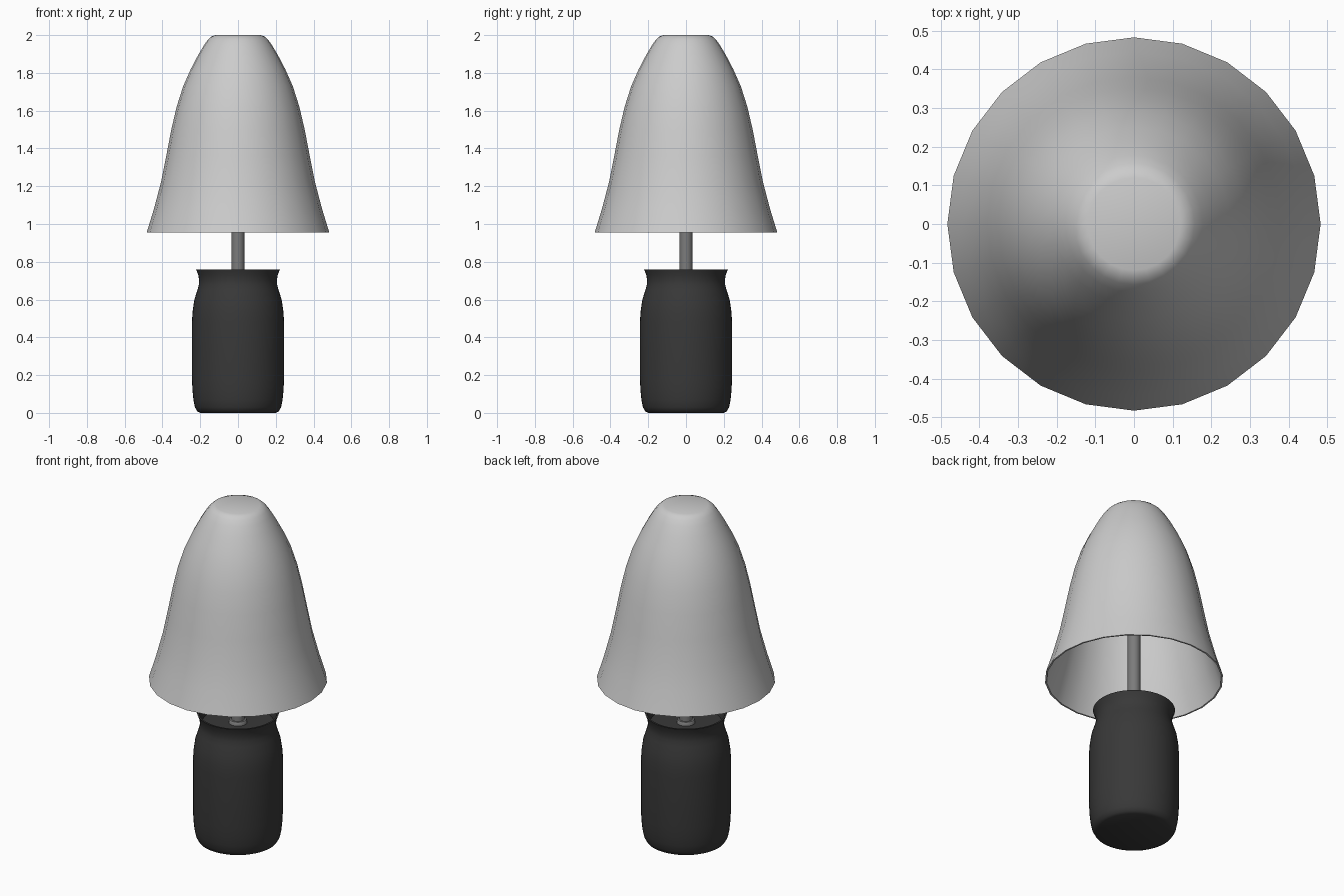
import bpy, bmesh
from math import cos, sin, pi, radians

if "Cube" in bpy.data.objects:
    bpy.data.objects.remove(bpy.data.objects["Cube"])


def lathe(name, profile, sides, angle=40):
    """Spin (radius, z) points round the z axis; radius 0 makes a pole."""
    bm = bmesh.new()
    rings = []
    for r, z in profile:
        if r == 0:
            rings.append([bm.verts.new((0, 0, z))] * sides)
        else:
            rings.append([bm.verts.new((r * cos(2 * pi * i / sides),
                                        r * sin(2 * pi * i / sides), z))
                          for i in range(sides)])
    for a, b in zip(rings, rings[1:]):
        for i in range(sides):
            j = (i + 1) % sides
            quad = list(dict.fromkeys((a[i], a[j], b[j], b[i])))
            bm.faces.new(quad)
    bmesh.ops.recalc_face_normals(bm, faces=bm.faces)
    mesh = bpy.data.meshes.new(name)
    bm.to_mesh(mesh)
    bm.free()
    obj = bpy.data.objects.new(name, mesh)
    bpy.context.collection.objects.link(obj)
    bpy.ops.object.select_all(action='DESELECT')
    obj.select_set(True)
    bpy.context.view_layer.objects.active = obj
    bpy.ops.object.shade_smooth_by_angle(angle=radians(angle))
    return obj


def paint(obj, name, grey):
    mat = bpy.data.materials.new(name)
    mat.diffuse_color = (grey, grey, grey, 1)
    mat.use_nodes = True
    mat.node_tree.nodes["Principled BSDF"].inputs["Base Color"].default_value = mat.diffuse_color
    obj.data.materials.append(mat)


# Vase-shaped base with a flared lip and a recessed top
base = lathe("base", [
    (0, 0), (0.20, 0), (0.216, 0.008), (0.228, 0.03), (0.236, 0.07),
    (0.241, 0.12), (0.244, 0.18), (0.244, 0.48), (0.240, 0.54),
    (0.231, 0.60), (0.215, 0.65), (0.207, 0.68), (0.206, 0.70),
    (0.210, 0.73), (0.222, 0.76), (0.212, 0.76), (0.200, 0.73),
    (0.195, 0.70), (0, 0.70)], 48)
paint(base, "dark_ceramic", 0.04)

# Stem rising to the crown of the shade, with a collar at its foot
stem = lathe("stem", [(0, 0.69), (0.035, 0.69), (0.035, 1.985), (0, 1.985)], 24)
collar = lathe("stem_collar", [
    (0, 0.69), (0.05, 0.69), (0.05, 0.712), (0.044, 0.72), (0, 0.72)], 24)
for part in (stem, collar):
    paint(part, part.name + "_metal", 0.2)

# Bell-shaped shade: outer wall up, inner wall back down
outer = [(0.483, 0.956), (0.445, 1.08), (0.408, 1.22), (0.380, 1.36),
         (0.353, 1.50), (0.325, 1.62), (0.290, 1.73), (0.250, 1.82),
         (0.208, 1.90), (0.178, 1.95), (0.157, 1.978), (0.140, 1.993),
         (0.120, 2.0)]
inner = [(r - 0.009, z - 0.012 * max(0, z - 1.0)) for r, z in outer[::-1]]
shade = lathe("shade", [(0, 2.0)] + outer[::-1] + inner[::-1]
              + [(0, inner[0][1])], 24)
paint(shade, "pale_shade", 0.6)
